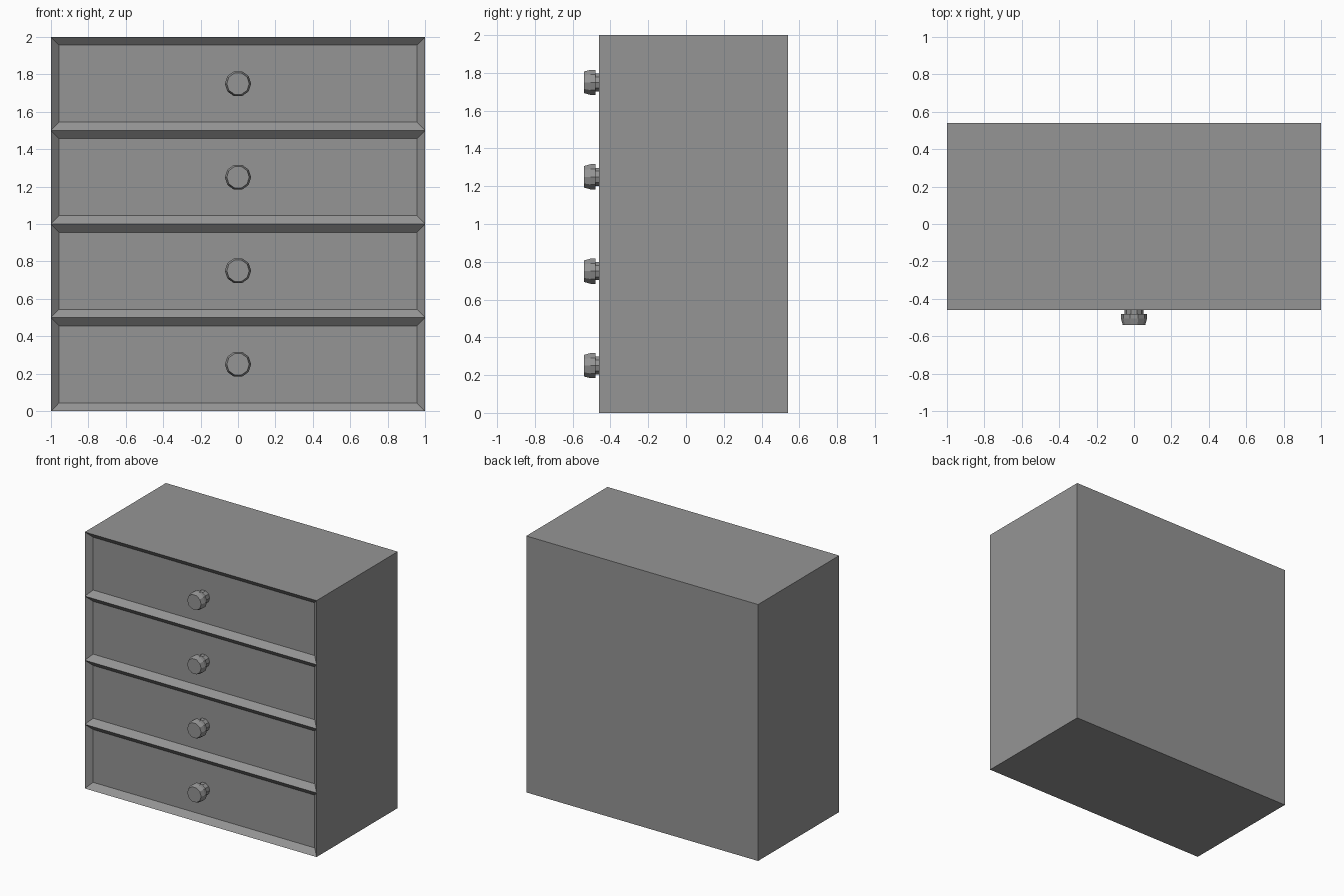
import bpy, bmesh, math
from mathutils import Matrix

if "Cube" in bpy.data.objects:
    bpy.data.objects.remove(bpy.data.objects["Cube"])

# Single flat grey
grey = bpy.data.materials.new("plain_grey")
grey.use_nodes = True
grey.diffuse_color = (0.3, 0.3, 0.3, 1)
grey.node_tree.nodes["Principled BSDF"].inputs["Base Color"].default_value = grey.diffuse_color

FRONT, BACK, DEPTH = -0.46, 0.54, 0.04
ROWS, PITCH, MARGIN = 4, 0.5, 0.0625


def finish(bm, name):
    bmesh.ops.recalc_face_normals(bm, faces=bm.faces)
    mesh = bpy.data.meshes.new(name)
    bm.to_mesh(mesh)
    bm.free()
    mesh.materials.append(grey)
    obj = bpy.data.objects.new(name, mesh)
    bpy.context.collection.objects.link(obj)
    return obj


# Cabinet: a box whose front is split into rows, each inset and pushed in as a drawer
bm = bmesh.new()
bmesh.ops.create_cube(bm, size=1, matrix=Matrix.Translation((0, (FRONT + BACK) / 2, 1))
                      @ Matrix.Diagonal((2, BACK - FRONT, 2, 1)))
for row in range(1, ROWS):
    bmesh.ops.bisect_plane(bm, geom=bm.verts[:] + bm.edges[:] + bm.faces[:],
                           plane_co=(0, 0, row * PITCH), plane_no=(0, 0, 1))
bm.normal_update()
fronts = [f for f in bm.faces if f.normal.y < -0.9]
bmesh.ops.inset_individual(bm, faces=fronts, thickness=MARGIN, depth=0)
for face in fronts:
    rim = face.edges[:]
    for v in face.verts:
        v.co.y = FRONT + DEPTH
finish(bm, "cabinet")

# Knobs: a thin neck, a wide ring and a tapered cap, as (radius, y) stations
PROFILE = [(0.05, FRONT + DEPTH), (0.05, -0.48), (0.07, -0.48), (0.07, -0.505), (0.06, -0.54)]
SIDES = 10


def knob(name, z):
    bm = bmesh.new()
    rings = []
    for radius, y in PROFILE:
        angles = [math.tau * (i + 0.5) / SIDES for i in range(SIDES)]
        rings.append([bm.verts.new((radius * math.sin(a), y, z + radius * math.cos(a)))
                      for a in angles])
    for a, b in zip(rings, rings[1:]):
        for i in range(SIDES):
            j = (i + 1) % SIDES
            bm.faces.new((a[i], a[j], b[j], b[i]))
    bm.faces.new(rings[0])
    bm.faces.new(rings[-1])
    finish(bm, name)


for row in range(ROWS):
    knob(f"drawer_knob_{row + 1}", (row + 0.5) * PITCH)
